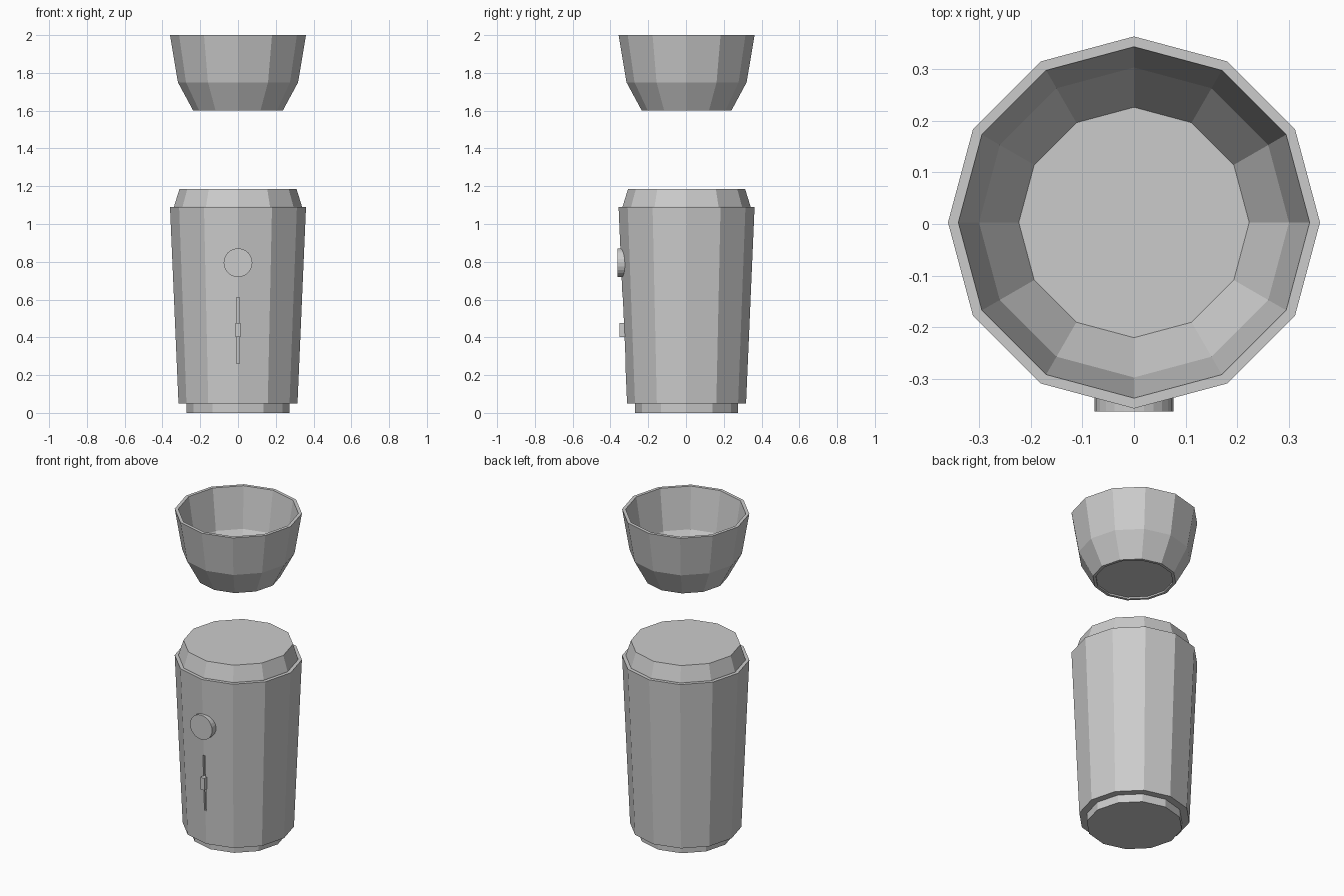
import bpy, bmesh, math
from mathutils import Matrix

SIDES = 12
AXIS_Y = 0.003

cube = bpy.data.objects.get("Cube")
if cube:
    bpy.data.objects.remove(cube, do_unlink=True)

grey = bpy.data.materials.new("light grey")
grey.use_nodes = True
grey.diffuse_color = (0.6, 0.6, 0.6, 1)
grey.node_tree.nodes["Principled BSDF"].inputs["Base Color"].default_value = (0.6, 0.6, 0.6, 1)


def finish(name, bm):
    """Turn a bmesh into a grey object."""
    bmesh.ops.recalc_face_normals(bm, faces=bm.faces)
    mesh = bpy.data.meshes.new(name)
    bm.to_mesh(mesh)
    bm.free()
    mesh.materials.append(grey)
    obj = bpy.data.objects.new(name, mesh)
    bpy.context.collection.objects.link(obj)
    return obj


def lathe(name, profile):
    """Revolve (radius, height) points and cap both ends."""
    bm = bmesh.new()
    rings = []
    for r, z in profile:
        angles = [math.tau * i / SIDES for i in range(SIDES)]
        rings.append([bm.verts.new((r * math.cos(a), AXIS_Y + r * math.sin(a), z)) for a in angles])
    for low, high in zip(rings, rings[1:]):
        for i in range(SIDES):
            j = (i + 1) % SIDES
            bm.faces.new((low[i], low[j], high[j], high[i]))
    bm.faces.new(rings[0][::-1])
    bm.faces.new(rings[-1])
    return finish(name, bm)


def box(name, size, centre, tilt=0):
    bm = bmesh.new()
    place = Matrix.Translation(centre) @ Matrix.Rotation(tilt, 4, 'X') @ Matrix.Diagonal((*size, 1))
    bmesh.ops.create_cube(bm, size=1, matrix=place)
    return finish(name, bm)


# Container: foot, tapered body and chamfered stopper
lathe("foot", [(0.272, 0), (0.272, 0.06)])
body = lathe("body", [(0.315, 0.05), (0.36, 1.09)])
lathe("stopper", [(0.34, 1.08), (0.338, 1.095), (0.31, 1.185)])

# Lifted cup: hollow, with a recessed underside
lathe("cup", [(0.22, 1.61), (0.22, 1.6), (0.237, 1.6), (0.318, 1.75), (0.36, 2),
              (0.34, 2), (0.3, 1.75), (0.223, 1.62)])

# Narrow slot cut along the front edge of the body
taper = math.atan2(0.045, 1.04)
cutter = box("slot_cutter", (0.015, 0.03, 0.35), (0, AXIS_Y - 0.332, 0.435), taper)
cutter.hide_render = True
cut = body.modifiers.new("slot", 'BOOLEAN')
cut.operation = 'DIFFERENCE'
cut.solver = 'EXACT'
cut.object = cutter
bpy.context.view_layer.objects.active = body
bpy.ops.object.modifier_apply(modifier=cut.name)
bpy.data.objects.remove(cutter, do_unlink=True)

# Slider in the slot
box("slider", (0.028, 0.05, 0.075), (0, -0.326, 0.438))

# Round button
bm = bmesh.new()
bmesh.ops.create_cone(bm, cap_ends=True, segments=24, radius1=0.076, radius2=0.076, depth=0.06,
                      matrix=Matrix.Translation((0, -0.333, 0.795)) @ Matrix.Rotation(math.pi / 2, 4, 'X'))
finish("button", bm)
